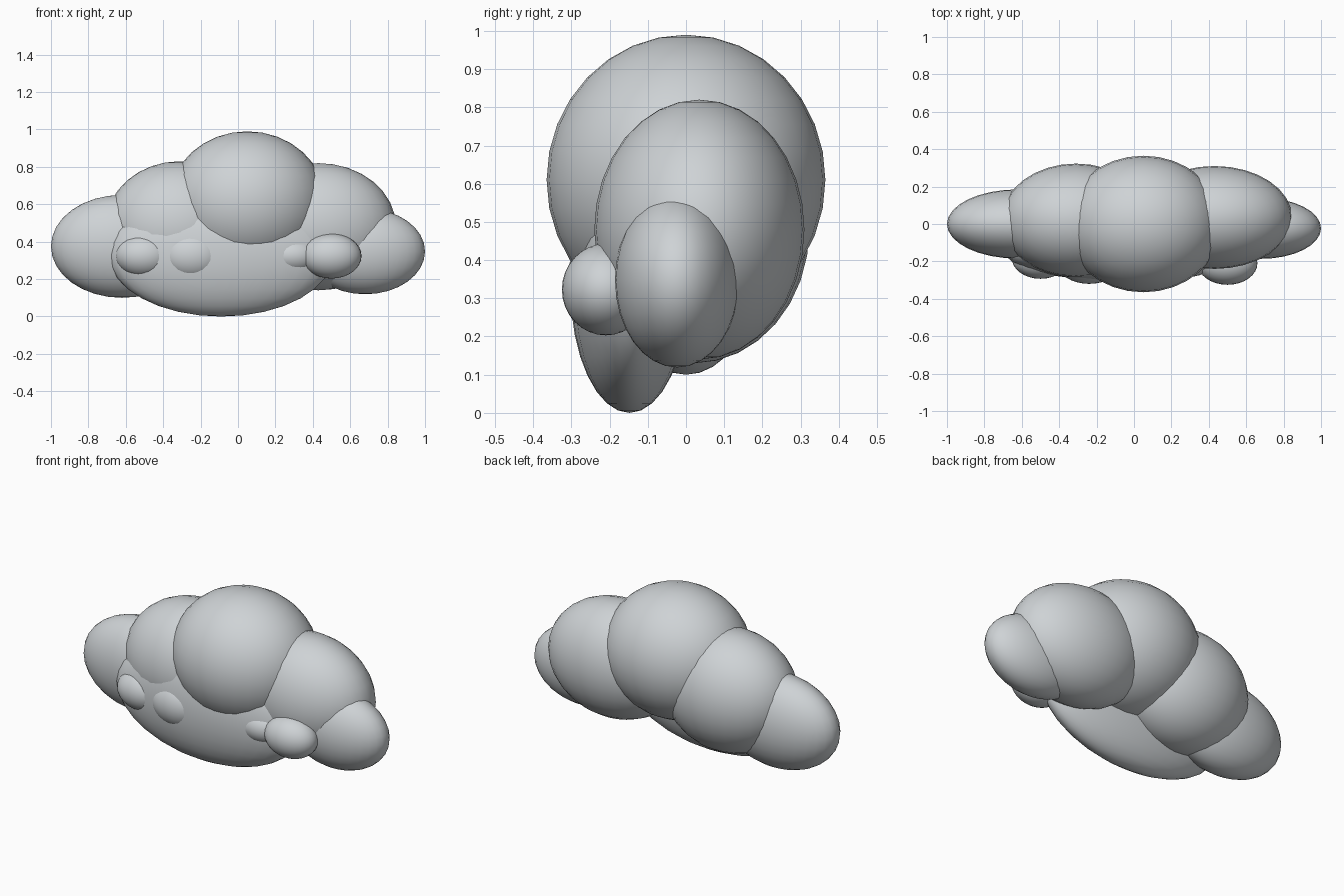
import bpy

if "Cube" in bpy.data.objects:
    bpy.data.objects.remove(bpy.data.objects["Cube"], do_unlink=True)

# One soft grey for the whole cloud
grey = bpy.data.materials.new("cloud grey")
grey.use_nodes = True
colour = (0.62, 0.65, 0.67, 1)
grey.diffuse_color = colour
grey.node_tree.nodes["Principled BSDF"].inputs["Base Color"].default_value = colour


def puff(name, centre, radii):
    """Add one smooth ellipsoid."""
    bpy.ops.mesh.primitive_uv_sphere_add(segments=32, ring_count=16, radius=1, location=centre)
    obj = bpy.context.object
    obj.name = name
    obj.scale = radii
    bpy.ops.object.transform_apply(location=False, rotation=False, scale=True)
    bpy.ops.object.shade_smooth()
    obj.data.materials.append(grey)


# Main body of the cloud
puff("centre_puff", (0.05, 0, 0.61), (0.42, 0.365, 0.38))
puff("right_puff", (-0.31, 0.02, 0.48), (0.40, 0.303, 0.35))
puff("left_puff", (0.43, 0.035, 0.48), (0.415, 0.275, 0.34))
puff("right_end_puff", (-0.62, 0, 0.375), (0.38, 0.185, 0.275))
puff("left_end_puff", (0.68, -0.023, 0.348), (0.32, 0.163, 0.229))

# Thin lower puff along the front
puff("lower_front_puff", (-0.09, -0.148, 0.33), (0.60, 0.155, 0.33))

# Small bumps on the front
puff("right_outer_bump", (-0.50, -0.178, 0.325), (0.155, 0.115, 0.118))
puff("right_inner_bump", (-0.24, -0.21, 0.325), (0.17, 0.11, 0.135))
puff("left_inner_bump", (0.29, -0.173, 0.325), (0.15, 0.11, 0.10))
puff("left_outer_bump", (0.50, -0.21, 0.323), (0.16, 0.115, 0.12))
